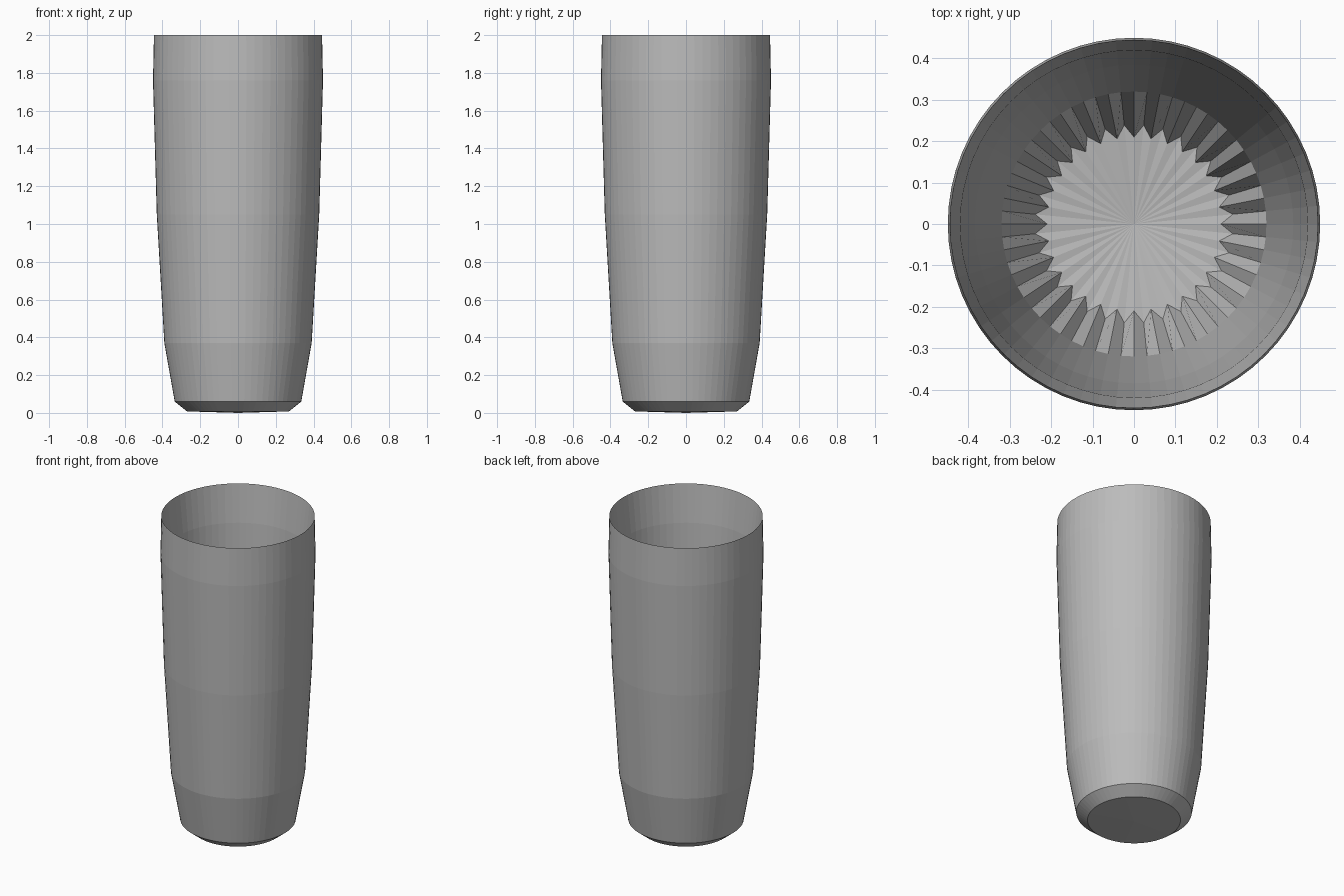
import bpy, bmesh, math

if "Cube" in bpy.data.objects:
    bpy.data.objects.remove(bpy.data.objects["Cube"])

N = 64  # sides; every second side pair forms one of 32 flutes

glass = bpy.data.materials.new("grey glass")
glass.diffuse_color = (0.5, 0.5, 0.5, 1)
glass.use_nodes = True
glass.node_tree.nodes["Principled BSDF"].inputs["Base Color"].default_value = glass.diffuse_color


def ring(bm, radius, z, notch=None):
    """Circle of vertices; with notch given, even vertices use that radius."""
    out = []
    for i in range(N):
        a = 2 * math.pi * i / N
        r = notch if notch is not None and i % 2 == 0 else radius
        out.append(bm.verts.new((r * math.cos(a), r * math.sin(a), z)))
    return out


def bridge(bm, a, b):
    for i in range(N):
        j = (i + 1) % N
        bm.faces.new((a[i], a[j], b[j], b[i]))


def cap(bm, loop, z):
    c = bm.verts.new((0, 0, z))
    for i in range(N):
        bm.faces.new((loop[i], loop[(i + 1) % N], c))


bm = bmesh.new()
# outer wall, from the base up to the thin rim
profile = [(0.27, 0.008), (0.335, 0.06), (0.39, 0.37), (0.43, 1.05),
           (0.45, 1.76), (0.445, 2.0)]
# inner wall, from the rim down to the top of the flutes
profile += [(0.42, 1.76), (0.385, 1.05), (0.32, 0.37)]
rings = [ring(bm, r, z) for r, z in profile]
# fluted foot of the inner wall
rings.append(ring(bm, 0.24, 0.13, notch=0.21))
for lower, upper in zip(rings, rings[1:]):
    bridge(bm, lower, upper)
# slightly domed base and slightly dished inner floor
cap(bm, rings[0], 0.0)
cap(bm, rings[-1], 0.11)
bmesh.ops.recalc_face_normals(bm, faces=bm.faces)

mesh = bpy.data.meshes.new("tumbler")
bm.to_mesh(mesh)
bm.free()
mesh.materials.append(glass)
tumbler = bpy.data.objects.new("tumbler", mesh)
bpy.context.collection.objects.link(tumbler)
